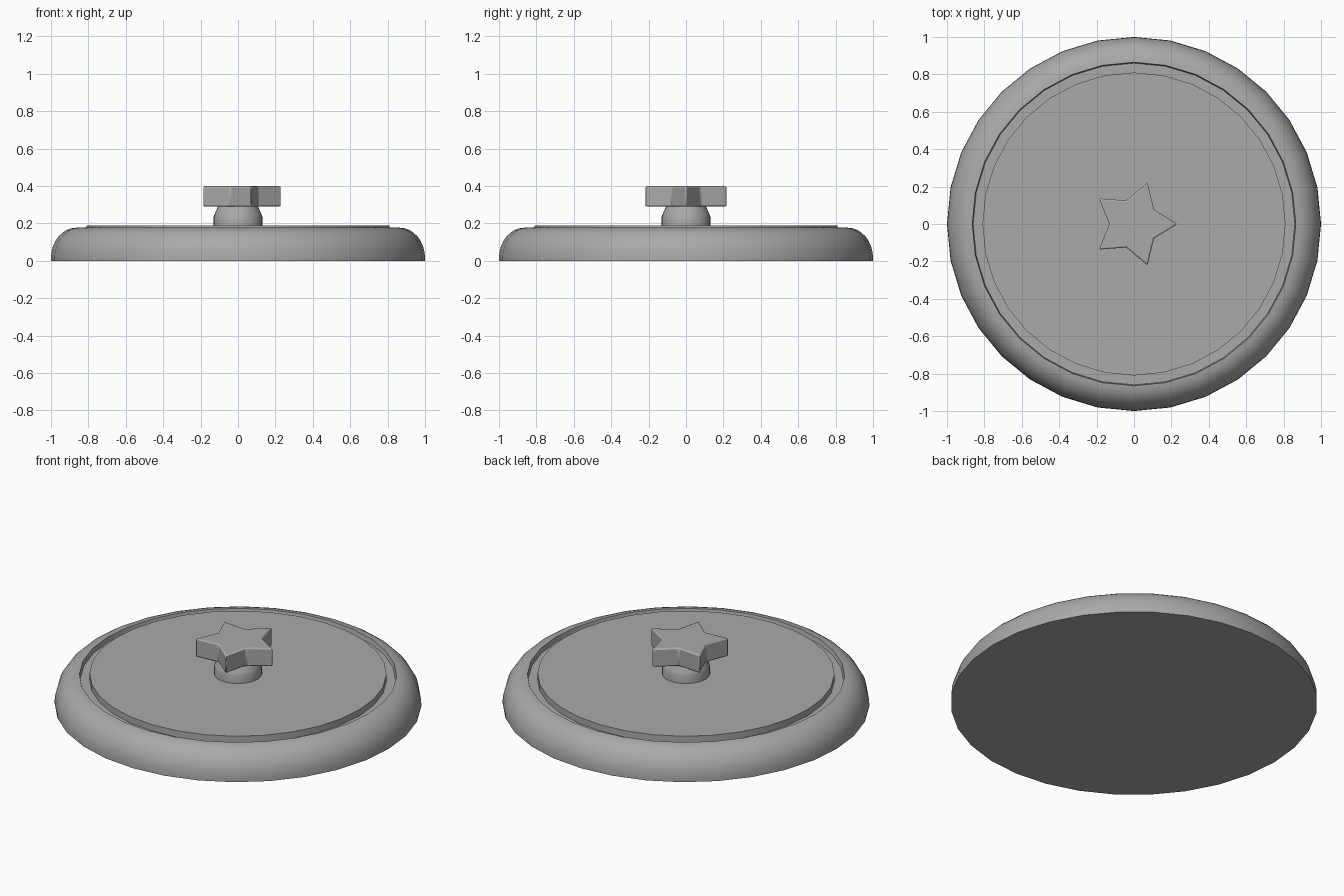
import bpy
import math

if "Cube" in bpy.data.objects:
    bpy.data.objects.remove(bpy.data.objects["Cube"])

SEGMENTS = 32

grey = bpy.data.materials.new("plain grey")
grey.use_nodes = True
colour = (0.4, 0.4, 0.4, 1)
grey.diffuse_color = colour
grey.node_tree.nodes["Principled BSDF"].inputs["Base Color"].default_value = colour


def add_part(name, verts, faces, bevel=0):
    mesh = bpy.data.meshes.new(name)
    mesh.from_pydata(verts, [], faces)
    mesh.materials.append(grey)
    part = bpy.data.objects.new(name, mesh)
    bpy.context.collection.objects.link(part)
    if bevel:
        mod = part.modifiers.new("soft edges", 'BEVEL')
        mod.width = bevel
        mod.segments = 2
    bpy.ops.object.select_all(action='DESELECT')
    part.select_set(True)
    bpy.context.view_layer.objects.active = part
    bpy.ops.object.shade_smooth_by_angle(angle=math.radians(35))
    return part


def loft(name, rings, bevel=0):
    """Join stacked rings of points, from bottom to top, and cap both ends."""
    n = len(rings[0])
    verts = [p for ring in rings for p in ring]
    faces = [(k * n + i, k * n + (i + 1) % n,
              (k + 1) * n + (i + 1) % n, (k + 1) * n + i)
             for k in range(len(rings) - 1) for i in range(n)]
    faces.append(tuple(reversed(range(n))))
    faces.append(tuple(range(len(verts) - n, len(verts))))
    return add_part(name, verts, faces, bevel)


def ring(radii, z):
    n = len(radii)
    return [(r * math.cos(math.tau * i / n), r * math.sin(math.tau * i / n), z)
            for i, r in enumerate(radii)]


def turned(name, profile):
    return loft(name, [ring([r] * SEGMENTS, z) for r, z in profile])


# Lid: rounded rim, sunken groove and raised centre plate
LIP, TOP, SKIRT = 0.865, 0.177, 0.015
profile = [(1, 0)]
for step in range(9):
    a = math.pi / 2 * step / 8
    profile.append((LIP + (1 - LIP) * math.cos(a), SKIRT + (TOP - SKIRT) * math.sin(a)))
profile += [(LIP - 0.005, 0.15), (0.81, 0.15), (0.81, 0.188)]
turned("lid", profile)

# Stem under the handle
turned("handle_stem", [(0.13, 0.18), (0.13, 0.235), (0.125, 0.25), (0.105, 0.295)])

# Star handle with one point towards +x
star = [0.232, 0.132] * 5
loft("star_handle", [ring(star, 0.29), ring(star, 0.4)], bevel=0.008)
